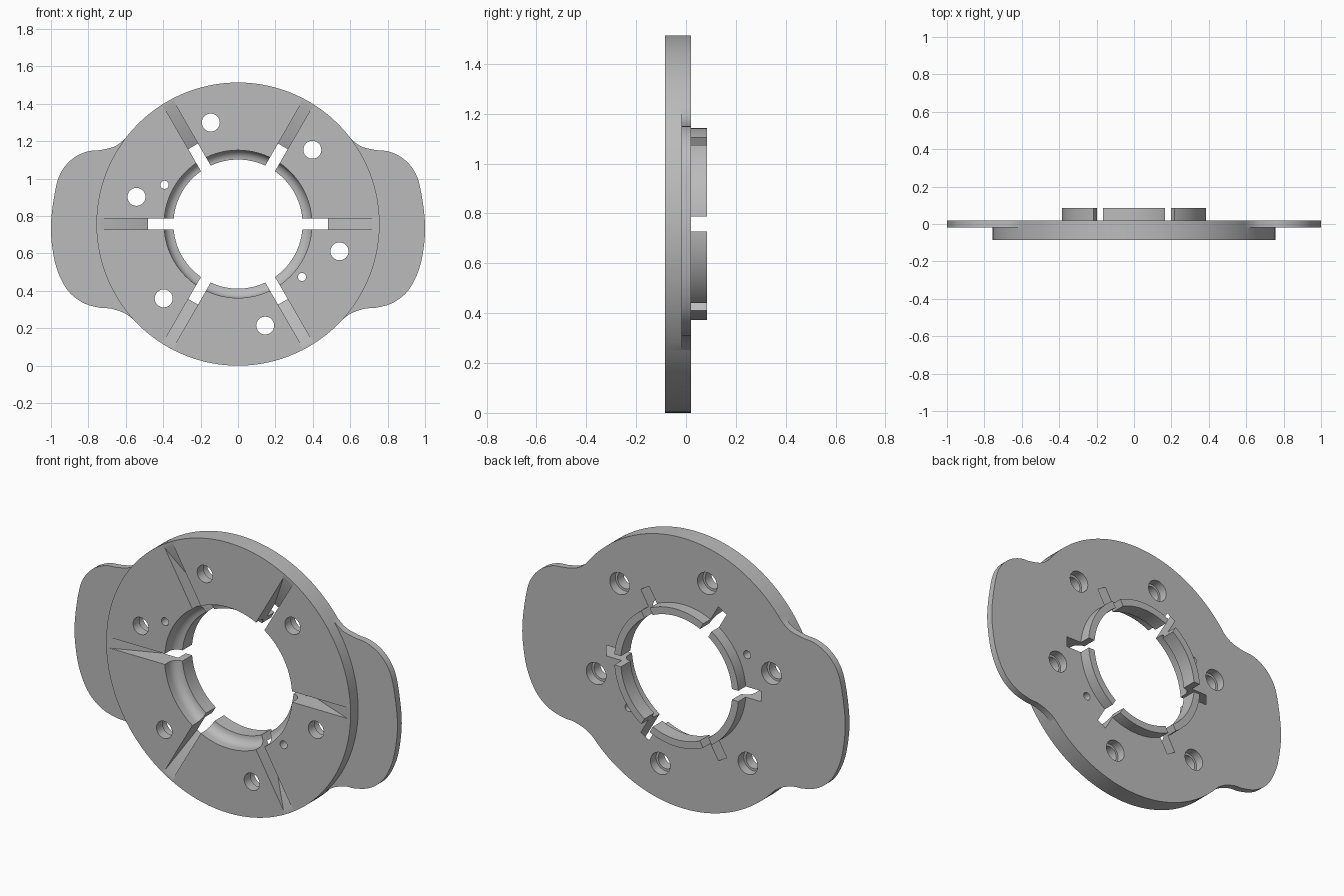
import bpy
import bmesh
from math import sin, cos, radians, pi

if "Cube" in bpy.data.objects:
    bpy.data.objects.remove(bpy.data.objects["Cube"])

CENTRE_Z = 0.757
FRONT, BACK, COLLAR_BACK = -0.085, 0.02, 0.085

grey = bpy.data.materials.new("plain grey")
grey.use_nodes = True
grey.diffuse_color = (0.5, 0.5, 0.5, 1)
grey.node_tree.nodes["Principled BSDF"].inputs["Base Color"].default_value = (0.5, 0.5, 0.5, 1)


def finish(bm, name):
    bmesh.ops.recalc_face_normals(bm, faces=bm.faces)
    mesh = bpy.data.meshes.new(name)
    bm.to_mesh(mesh)
    bm.free()
    mesh.materials.append(grey)
    obj = bpy.data.objects.new(name, mesh)
    bpy.context.collection.objects.link(obj)
    return obj


def lathe(name, profile, x=0, z=0, steps=48, closed=False):
    """Turn (radius, y) points around a y-parallel axis."""
    bm = bmesh.new()
    rings = []
    for i in range(steps):
        a = 2 * pi * i / steps
        rings.append([bm.verts.new((x + r * cos(a), y, CENTRE_Z + z + r * sin(a)))
                      for r, y in profile])
    n = len(profile)
    for i in range(steps):
        p, q = rings[i], rings[(i + 1) % steps]
        for j in range(n if closed else n - 1):
            k = (j + 1) % n
            bm.faces.new((p[j], p[k], q[k], q[j]))
    if not closed:
        bm.faces.new([ring[0] for ring in rings])
        bm.faces.new([ring[-1] for ring in rings])
    return finish(bm, name)


def prism(name, lower, upper):
    """Join two matching loops of points into a solid."""
    bm = bmesh.new()
    a = [bm.verts.new(p) for p in lower]
    b = [bm.verts.new(p) for p in upper]
    bm.faces.new(a)
    bm.faces.new(b)
    for i in range(len(a)):
        j = (i + 1) % len(a)
        bm.faces.new((a[i], a[j], b[j], b[i]))
    return finish(bm, name)


def combine(target, tool, operation):
    tool.hide_render = True
    mod = target.modifiers.new(operation.lower(), 'BOOLEAN')
    mod.operation, mod.solver, mod.object = operation, 'EXACT', tool
    bpy.context.view_layer.objects.active = target
    bpy.ops.object.modifier_apply(modifier=mod.name)
    bpy.data.objects.remove(tool)


def smooth_path(points, steps=5):
    """Catmull-Rom curve through the points."""
    pts = [points[0]] + points + [points[-1]]
    path = []
    for a, b, c, d in zip(pts, pts[1:], pts[2:], pts[3:]):
        for s in range(steps):
            t = s / steps
            path.append([0.5 * (2 * q + (r - p) * t + (2 * p - 5 * q + 4 * r - s3) * t * t
                                + (3 * q - p - 3 * r + s3) * t ** 3)
                         for p, q, r, s3 in zip(a, b, c, d)])
    return path + [list(points[-1])]


# Disc with rear collar and a rounded seat in the bore
seat = [(0.345 + 0.05 * cos(radians(d)), -0.05 + 0.05 * sin(radians(d)))
        for d in range(0, 91, 15)]
body = lathe("flanged_disc",
             [(0.345, COLLAR_BACK), (0.385, COLLAR_BACK), (0.385, BACK), (0.757, BACK),
              (0.757, FRONT), (0.395, FRONT)] + seat, steps=120, closed=True)

# Side ears
ear_outline = smooth_path([
    (0.58, 0.478), (0.65, 0.42), (0.73, 0.397), (0.81, 0.387), (0.89, 0.345),
    (0.95, 0.27), (0.98, 0.165), (1.0, 0.0), (0.992, -0.13), (0.965, -0.25),
    (0.91, -0.355), (0.83, -0.42), (0.74, -0.447), (0.68, -0.452),
    (0.61, -0.475), (0.55, -0.515)])
for side in (1, -1):
    loops = [[(side * x, y, CENTRE_Z + z) for x, z in ear_outline] for y in (-0.018, BACK)]
    combine(body, prism("ear", *loops), 'UNION')

# Radial slots with a ramped floor
slot_profile = [(0.25, -0.12), (0.82, -0.12), (0.48, BACK), (0.48, 0.12), (0.25, 0.12)]
for i in range(6):
    a = radians(60 * i)
    loops = [[(r * cos(a) - w * sin(a), y, CENTRE_Z + r * sin(a) + w * cos(a))
              for r, y in slot_profile] for w in (-0.03, 0.03)]
    combine(body, prism("slot_cutter", *loops), 'DIFFERENCE')

# Counterbored bolt holes
for i in range(6):
    a = radians(45 + 60 * i)
    hole = lathe("bolt_hole_cutter", [(0.048, -0.12), (0.048, -0.03), (0.061, -0.03), (0.061, 0.05)],
                 0.562 * cos(a), 0.562 * sin(a), 32)
    combine(body, hole, 'DIFFERENCE')

# Small locating holes
for x, z in ((-0.393, 0.21), (0.342, -0.283)):
    combine(body, lathe("pin_hole_cutter", [(0.022, -0.12), (0.022, 0.05)], x, z, 24), 'DIFFERENCE')

bpy.ops.object.select_all(action='DESELECT')
body.select_set(True)
bpy.context.view_layer.objects.active = body
bpy.ops.object.shade_smooth_by_angle(angle=radians(30))
